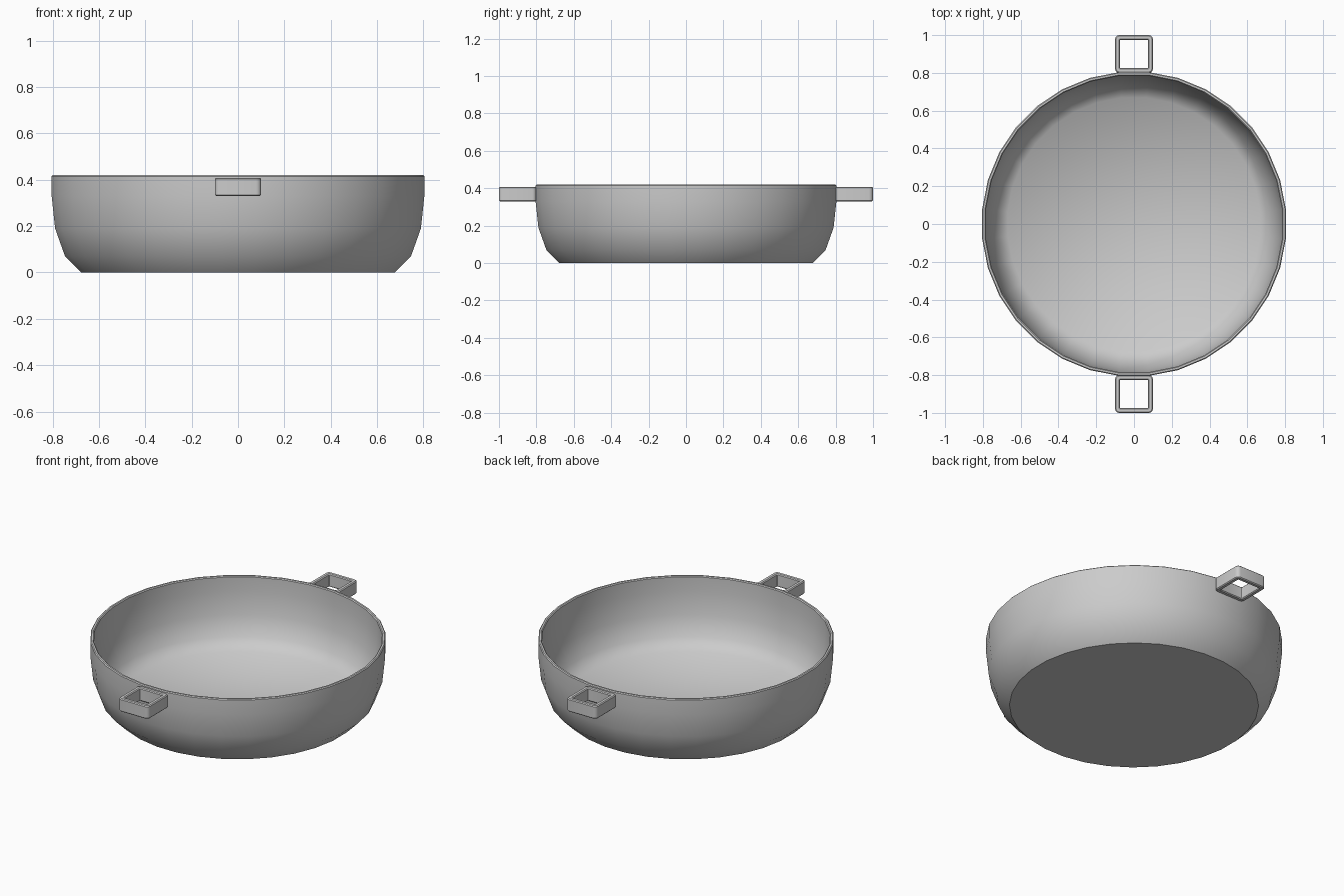
import bpy, bmesh
from math import sin, cos, pi, radians

if "Cube" in bpy.data.objects:
    bpy.data.objects.remove(bpy.data.objects["Cube"])


def finish(name, bm):
    bmesh.ops.recalc_face_normals(bm, faces=bm.faces)
    me = bpy.data.meshes.new(name)
    bm.to_mesh(me)
    bm.free()
    ob = bpy.data.objects.new(name, me)
    bpy.context.collection.objects.link(ob)
    return ob


def bridge(bm, a, b):
    n = len(a)
    for i in range(n):
        j = (i + 1) % n
        bm.faces.new((a[i], a[j], b[j], b[i]))


# Pan body: thin-walled lathe, outside bottom to rim to inside floor
SIDES = 32
profile = [(0.68, 0), (0.75, 0.07), (0.793, 0.19), (0.808, 0.33), (0.808, 0.415), (0.803, 0.42),
           (0.793, 0.42), (0.788, 0.415), (0.788, 0.33), (0.773, 0.195), (0.733, 0.08), (0.672, 0.02)]
bm = bmesh.new()
rings = []
for r, z in profile:
    rings.append([bm.verts.new((r * cos(2 * pi * (i + 0.5) / SIDES),
                                r * sin(2 * pi * (i + 0.5) / SIDES), z)) for i in range(SIDES)])
for a, b in zip(rings, rings[1:]):
    bridge(bm, a, b)
bm.faces.new(rings[0])
bm.faces.new(rings[-1])
for f in bm.faces:
    f.smooth = True
# Sharp edges at the base and rim only; the inside stays soft
for e in bm.edges:
    za, zb = (v.co.z for v in e.verts)
    if abs(za - zb) < 1e-5 and (za < 0.001 or za > 0.41):
        e.smooth = False
finish("pan_body", bm)


# Handles: square loops with rounded corners and softened edges
def rounded_square(bm, half, rad, z, cy, steps=4):
    pts = []
    for k, (sx, sy) in enumerate([(1, 1), (-1, 1), (-1, -1), (1, -1)]):
        for s in range(steps + 1):
            t = pi / 2 * (k + s / steps)
            pts.append(bm.verts.new((sx * (half - rad) + rad * cos(t),
                                     cy + sy * (half - rad) + rad * sin(t), z)))
    return pts


section = [(0.1, 0.022, 0.335), (0.1, 0.022, 0.403), (0.095, 0.017, 0.408), (0.079, 0.006, 0.408),
           (0.074, 0.004, 0.403), (0.074, 0.004, 0.335), (0.079, 0.006, 0.33), (0.095, 0.017, 0.33)]
for name, cy in (("front_handle", -0.9), ("back_handle", 0.9)):
    bm = bmesh.new()
    loops = [rounded_square(bm, h, r, z, cy) for h, r, z in section]
    for a, b in zip(loops, loops[1:] + loops[:1]):
        bridge(bm, a, b)
    ob = finish(name, bm)
    bpy.ops.object.select_all(action='DESELECT')
    ob.select_set(True)
    bpy.context.view_layer.objects.active = ob
    bpy.ops.object.shade_smooth_by_angle(angle=radians(30))
